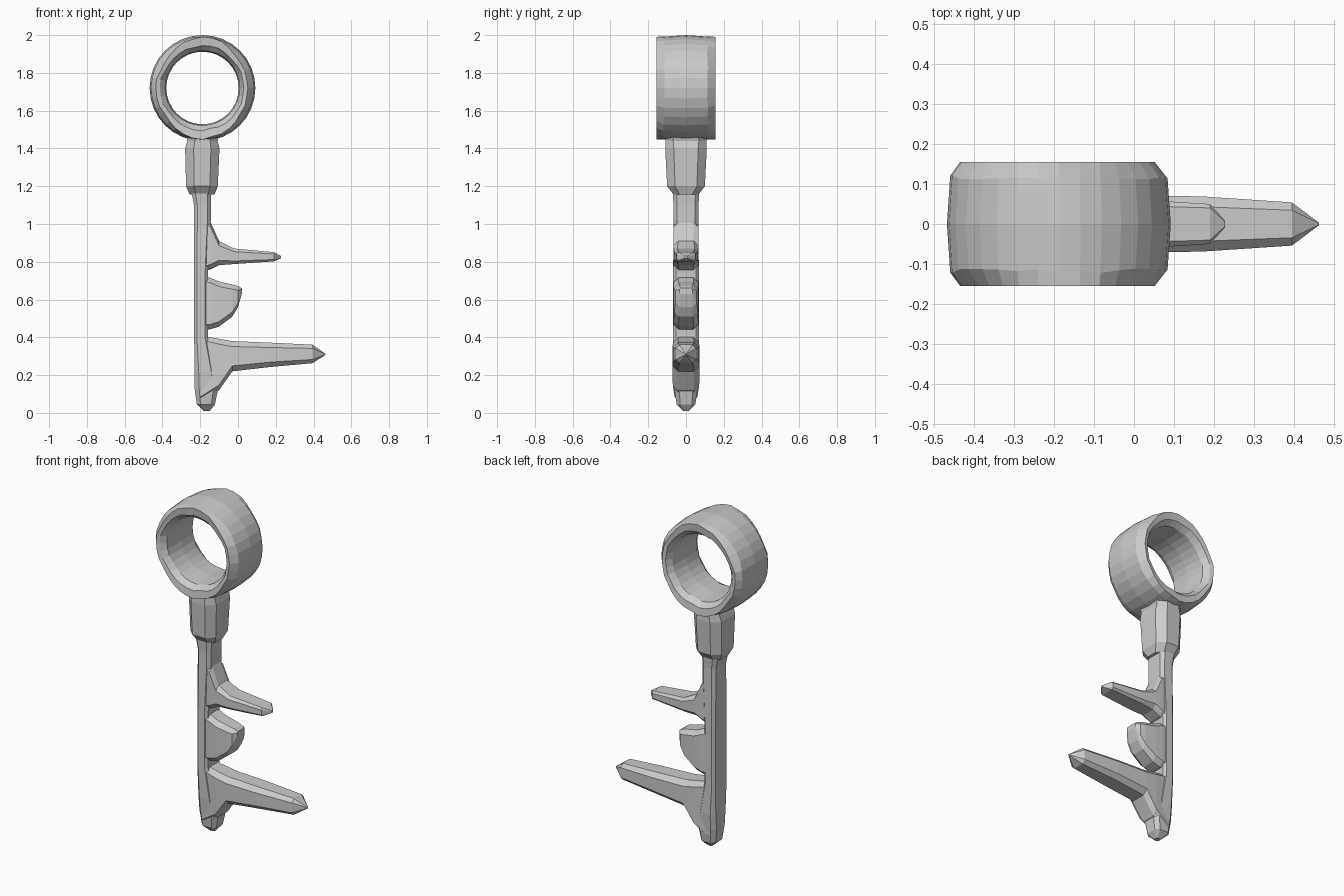
import bpy, bmesh, math, random

if "Cube" in bpy.data.objects:
    bpy.data.objects.remove(bpy.data.objects["Cube"])
random.seed(4)


def finish(bm, name):
    bmesh.ops.recalc_face_normals(bm, faces=bm.faces)
    mesh = bpy.data.meshes.new(name)
    bm.to_mesh(mesh)
    bm.free()
    obj = bpy.data.objects.new(name, mesh)
    bpy.context.collection.objects.link(obj)
    return obj


def bridge(bm, rings, closed=False):
    n = len(rings[0])
    for i in range(len(rings) if closed else len(rings) - 1):
        a, b = rings[i], rings[(i + 1) % len(rings)]
        for j in range(n):
            k = (j + 1) % n
            bm.faces.new((a[j], a[k], b[k], b[j]))


def loft(name, axis, stations, chamfer=0.4):
    """Octagonal loft; station = (position, low, high, half depth in y)."""
    bm = bmesh.new()
    rings = []
    for pos, lo, hi, b in stations:
        mid, a = (lo + hi) / 2, (hi - lo) / 2
        c = min(a, b) * chamfer
        pts = [(a, b - c), (a - c, b), (c - a, b), (-a, b - c),
               (-a, c - b), (c - a, -b), (a - c, -b), (a, c - b)]
        rings.append([bm.verts.new((mid + u, v, pos) if axis == 'z'
                                   else (pos, v, mid + u)) for u, v in pts])
    bridge(bm, rings)
    bm.faces.new(rings[0])
    bm.faces.new(rings[-1])
    return finish(bm, name)


# Ring bow: faceted band whose rim is fuller at top and bottom
bm = bmesh.new()
SEG = 32
rings = []
for i in range(SEG):
    t = math.tau * i / SEG
    full = abs(math.sin(t)) ** 4
    j = random.uniform(-0.006, 0.006)
    rim = 0.243 + 0.025 * full + j
    edge = 0.117 + j
    profile = [(0.28, 0), (0.272, edge), (rim, 0.155), (0.222 + j, 0.15),
               (0.198, edge), (0.192, 0), (0.198, -edge),
               (0.222 + j, -0.15), (rim, -0.155), (0.272, -edge)]
    rings.append([bm.verts.new((-0.188 + r * math.cos(t), y, 1.72 + r * math.sin(t)))
                  for r, y in profile])
bridge(bm, rings, closed=True)
finish(bm, "ring_bow")

# Collar below the ring
loft("collar", 'z', [(1.155, -0.255, -0.125, 0.065), (1.2, -0.275, -0.107, 0.1),
                     (1.4, -0.28, -0.098, 0.11), (1.44, -0.268, -0.108, 0.108),
                     (1.485, -0.28, -0.095, 0.112)], 0.5)

# Shaft with pointed end
shaft = loft("shaft", 'z', [(0.01, -0.18, -0.15, 0.015), (0.045, -0.218, -0.122, 0.05),
                            (0.13, -0.23, -0.105, 0.062), (0.22, -0.23, -0.12, 0.068),
                            (0.4, -0.232, -0.16, 0.068), (0.74, -0.232, -0.16, 0.068),
                            (1.02, -0.233, -0.144, 0.066), (1.1, -0.233, -0.144, 0.066),
                            (1.19, -0.25, -0.14, 0.072)])

# Three tapered teeth, merged into the shaft
teeth = {
    "long_tooth": [(-0.2, 0.06, 0.41, 0.06), (-0.1, 0.12, 0.392, 0.07),
                   (-0.03, 0.22, 0.38, 0.072), (0.17, 0.243, 0.372, 0.069),
                   (0.395, 0.263, 0.361, 0.054), (0.463, 0.307, 0.313, 0.003)],
    "middle_tooth": [(-0.2, 0.44, 0.725, 0.06), (-0.145, 0.443, 0.715, 0.066),
                     (-0.1, 0.457, 0.695, 0.066), (-0.03, 0.51, 0.68, 0.062),
                     (0.0, 0.56, 0.672, 0.056), (0.02, 0.63, 0.66, 0.035)],
    "short_tooth": [(-0.2, 0.745, 1.04, 0.06), (-0.145, 0.76, 1.01, 0.066),
                    (-0.1, 0.782, 0.91, 0.066), (-0.02, 0.788, 0.87, 0.063),
                    (0.19, 0.802, 0.851, 0.05), (0.228, 0.818, 0.83, 0.008)],
}
bpy.context.view_layer.objects.active = shaft
for name, stations in teeth.items():
    tooth = loft(name, 'x', stations)
    mod = shaft.modifiers.new(name, 'BOOLEAN')
    mod.operation = 'UNION'
    mod.solver = 'EXACT'
    mod.object = tooth
    bpy.ops.object.modifier_apply(modifier=mod.name)
    bpy.data.objects.remove(tooth)
